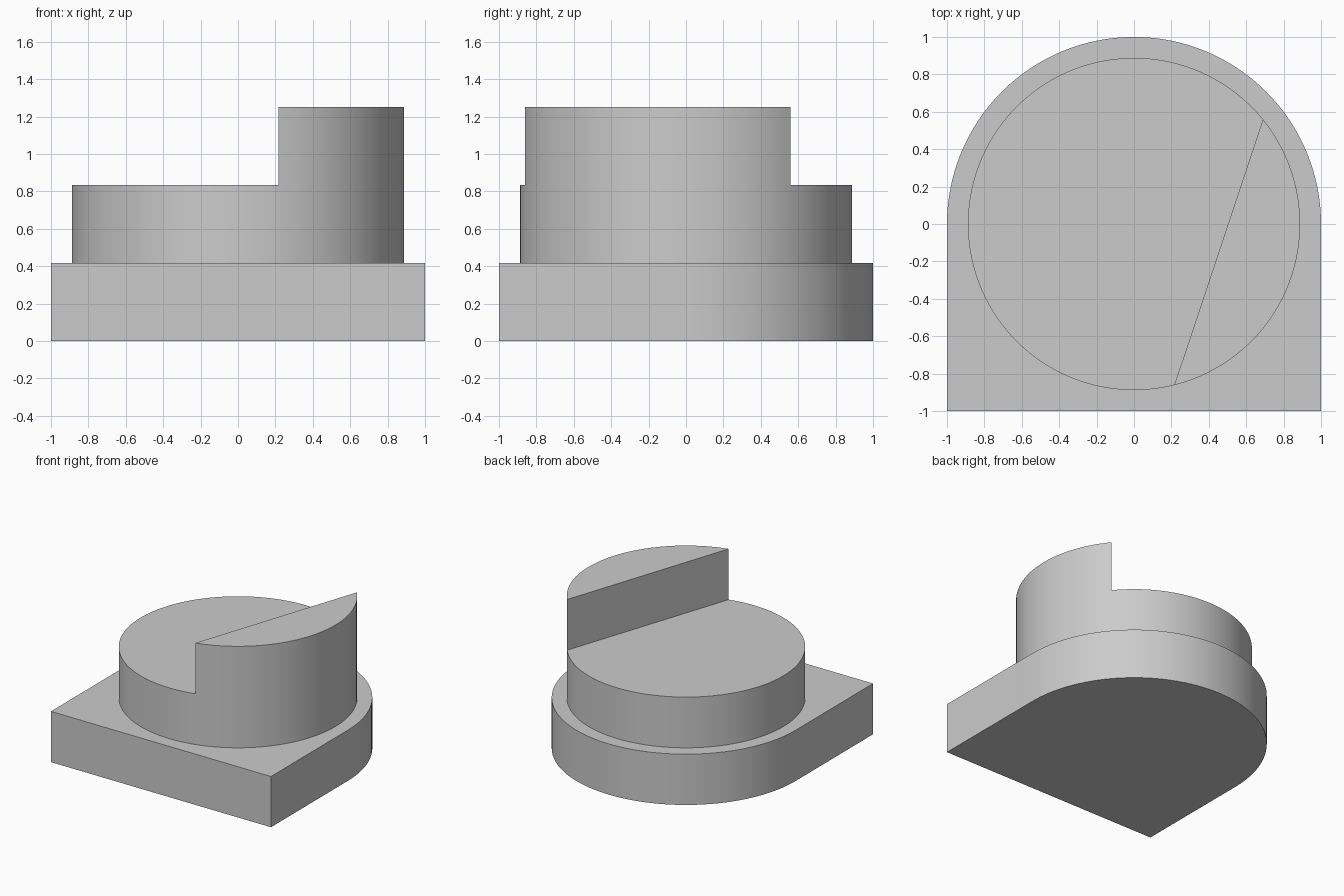
import bpy
import bmesh
from math import atan2, cos, sin, pi, tau

cube = bpy.data.objects.get("Cube")
if cube:
    bpy.data.objects.remove(cube, do_unlink=True)

STEP = 0.417       # height of each tier
RADIUS = 0.888     # round boss

grey = bpy.data.materials.new("plain grey")
grey.use_nodes = True
grey.diffuse_color = (0.6, 0.6, 0.6, 1)
grey.node_tree.nodes["Principled BSDF"].inputs["Base Color"].default_value = grey.diffuse_color


def arc(radius, start, end, steps):
    angles = [start + (end - start) * i / steps for i in range(steps + 1)]
    return [(radius * cos(a), radius * sin(a)) for a in angles]


def add_outline(bm, points, z):
    return bm.faces.new([bm.verts.new((x, y, z)) for x, y in points])


def raise_face(bm, face, height):
    """Extrude one face upward and return its new top."""
    result = bmesh.ops.extrude_face_region(bm, geom=[face])["geom"]
    bmesh.ops.translate(bm, vec=(0, 0, height),
                        verts=[g for g in result if isinstance(g, bmesh.types.BMVert)])
    return next(g for g in result if isinstance(g, bmesh.types.BMFace))


def finish(bm, name):
    bmesh.ops.recalc_face_normals(bm, faces=bm.faces)
    mesh = bpy.data.meshes.new(name)
    bm.to_mesh(mesh)
    bm.free()
    mesh.materials.append(grey)
    obj = bpy.data.objects.new(name, mesh)
    bpy.context.collection.objects.link(obj)
    bpy.ops.object.select_all(action="DESELECT")
    obj.select_set(True)
    bpy.context.view_layer.objects.active = obj
    bpy.ops.object.shade_smooth_by_angle(angle=pi / 6)


# Base slab: square front, half-round back
bm = bmesh.new()
raise_face(bm, add_outline(bm, [(-1, -1), (1, -1)] + arc(1, 0, pi, 64), 0), STEP)
finish(bm, "base")

# Round boss, with the segment beyond a slanted chord raised one more tier
chord_start = atan2(-0.86, 0.215)
chord_end = atan2(0.56, 0.69)
segment = arc(RADIUS, chord_start, chord_end, 40)
rest = arc(RADIUS, chord_end, chord_start + tau, 88)
bm = bmesh.new()
top = raise_face(bm, add_outline(bm, segment + rest[1:-1], STEP), STEP)


def nearest(point):
    return min(top.verts, key=lambda v: (v.co.x - point[0]) ** 2 + (v.co.y - point[1]) ** 2)


bmesh.utils.face_split(top, nearest(segment[0]), nearest(segment[-1]))
high = max((f for f in bm.faces if all(v.co.z > STEP * 1.5 for v in f.verts)),
           key=lambda f: f.calc_center_median().x)
raise_face(bm, high, STEP)
finish(bm, "stepped_boss")
